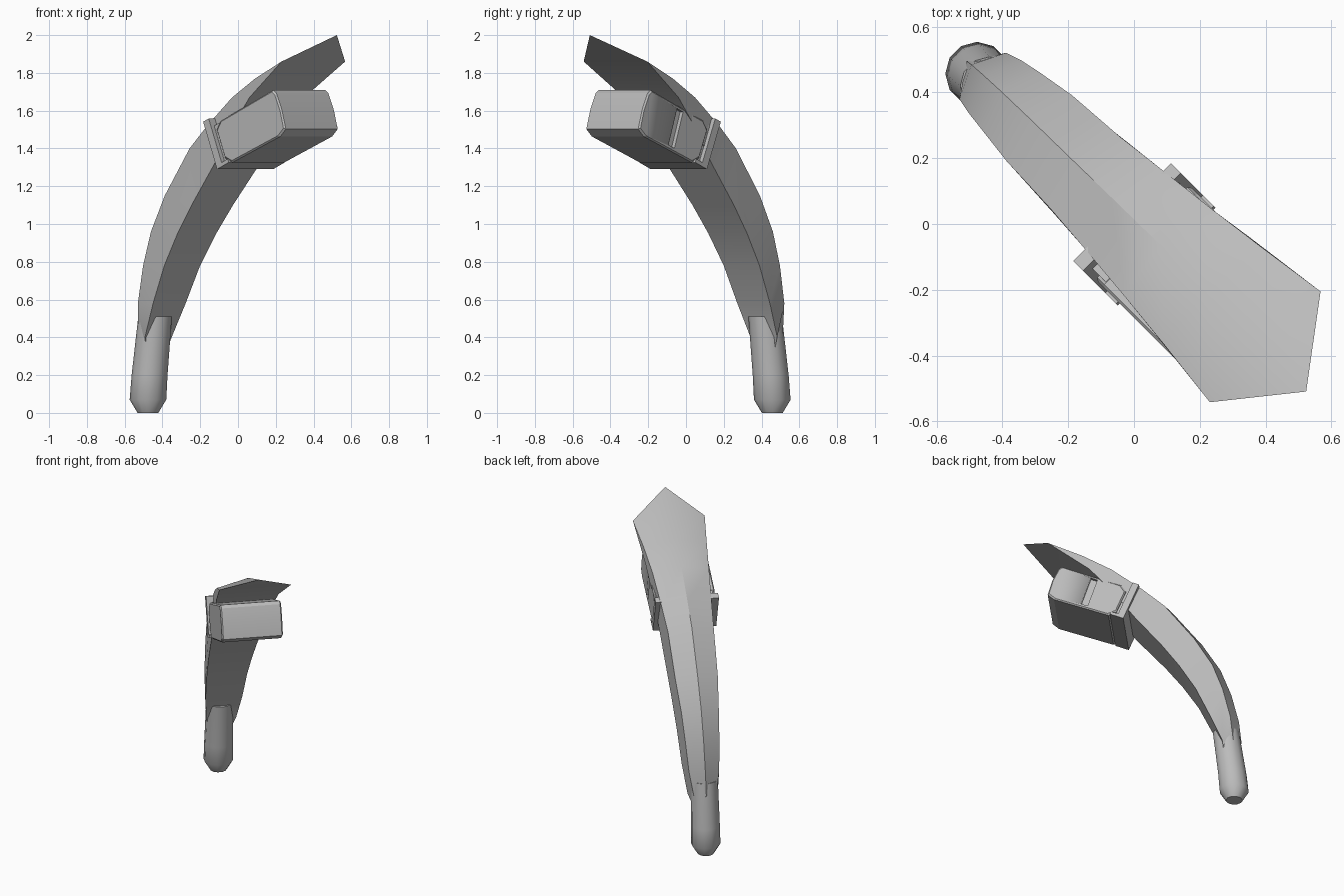
import bpy, bmesh, math
from mathutils import Matrix, Vector

if "Cube" in bpy.data.objects:
    bpy.data.objects.remove(bpy.data.objects["Cube"])

GREY = (0.5, 0.5, 0.5, 1)
grey = bpy.data.materials.new("plain grey")
grey.use_nodes = True
grey.diffuse_color = GREY
grey.node_tree.nodes["Principled BSDF"].inputs["Base Color"].default_value = GREY

# Parts are built along +x, then turned to the diagonal
TURN = Matrix.Rotation(math.radians(-45), 4, 'Z')


def finish(name, bm, angle=30):
    bmesh.ops.remove_doubles(bm, verts=bm.verts, dist=.0005)
    bmesh.ops.recalc_face_normals(bm, faces=bm.faces)
    bm.transform(TURN)
    mesh = bpy.data.meshes.new(name)
    bm.to_mesh(mesh)
    bm.free()
    mesh.materials.append(grey)
    obj = bpy.data.objects.new(name, mesh)
    bpy.context.collection.objects.link(obj)
    bpy.ops.object.select_all(action='DESELECT')
    obj.select_set(True)
    bpy.context.view_layer.objects.active = obj
    bpy.ops.object.shade_smooth_by_angle(angle=math.radians(angle))
    return obj


def loft(name, rings, angle=30):
    """Skin a list of closed rings and cap both ends."""
    bm = bmesh.new()
    rows = [[bm.verts.new(p) for p in ring] for ring in rings]
    n = len(rows[0])
    for a, b in zip(rows, rows[1:]):
        for i in range(n):
            j = (i + 1) % n
            bm.faces.new((a[i], a[j], b[j], b[i]))
    bm.faces.new(rows[0][::-1])
    bm.faces.new(rows[-1])
    return finish(name, bm, angle)


# Curved arm: shallow ridged roof, side walls, flat underside, pointed tip
shoulder = [(-.66, .075, .42), (-.643, .1, .58), (-.594, .113, .78),
            (-.527, .124, .96), (-.41, .141, 1.15), (-.216, .152, 1.40),
            (-.074, .166, 1.52), (.131, .187, 1.67), (.322, .209, 1.77),
            (.546, .238, 1.86)]
lower = [(-.60, .07, .32), (-.59, .1, .40), (-.51, .122, .58),
         (-.417, .134, .78), (-.31, .145, .95), (-.198, .155, 1.10),
         (-.014, .17, 1.32), (.12, .185, 1.50), (.276, .205, 1.67),
         shoulder[-1]]
RIDGE_HEIGHT = .05
last = len(shoulder) - 1
rings = []
for i, ((s, w, z), (ls, lw, lz)) in enumerate(zip(shoulder, lower)):
    mid = -.01 + .028 * i / last
    before, after = shoulder[max(i - 1, 0)], shoulder[min(i + 1, last)]
    run = Vector((after[0] - before[0], after[2] - before[2])).normalized()
    top = (s - run.y * RIDGE_HEIGHT, mid, z + run.x * RIDGE_HEIGHT)
    if i == last:
        top = (.73, .01, 2.0)
    rings.append([top, (s, mid - w, z), (ls, mid - lw, lz),
                  (ls, mid + lw, lz), (s, mid + w, z)])
loft("curved_arm", rings)

# Rounded handle at the foot
SIDES = 12
handle = []
for s, z, r in [(-.66, 0, .055), (-.66, .07, .097), (-.648, .2, .095),
                (-.607, .51, .089)]:
    handle.append([(s + r * math.cos(math.tau * (k + .5) / SIDES),
                    -.014 + r * math.sin(math.tau * (k + .5) / SIDES), z)
                   for k in range(SIDES)])
loft("handle", handle, 40)

# Housing frame: tilted axes under the arm
TILT = math.radians(22.5)
ORIGIN = Vector((.053, 0, 1.29))
ALONG = Vector((math.cos(TILT), 0, math.sin(TILT)))
UP = Vector((-math.sin(TILT), 0, math.cos(TILT)))


def slab(name, profile, t0, t1, inset=0):
    """Side profile pushed across the width, with optional chamfered sides."""
    ca = sum(p[0] for p in profile) / len(profile)
    cb = sum(p[1] for p in profile) / len(profile)

    def ring(t, d):
        return [ORIGIN + ALONG * (a - math.copysign(d, a - ca))
                + UP * (b - math.copysign(d, b - cb)) + Vector((0, t, 0))
                for a, b in profile]
    if inset:
        rings = [ring(t0, inset), ring(t0 + inset, 0),
                 ring(t1 - inset, 0), ring(t1, inset)]
    else:
        rings = [ring(t0, 0), ring(t1, 0)]
    return loft(name, rings, 15)


def box(a0, a1, b0, b1):
    return [(a0, b0), (a1, b0), (a1, b1), (a0, b1)]


slab("mounting_plate", box(0, .045, 0, .272), -.21, .21)
slab("housing_neck", box(.04, .12, .012, .23), -.185, .185)
body = slab("housing_body",
            [(.065, .035), (.105, -.005), (.49, -.015), (.543, .005),
             (.555, .12), (.55, .21), (.535, .232), (.11, .232), (.065, .2)],
            -.202, .202, .008)
slab("lower_lip", box(.04, .095, 0, .02), -.21, .21)

# Recessed slot on one side of the housing
cutter = slab("slot_cutter", [(.26, .012), (.308, .012), (.322, .215), (.274, .215)],
              .18, .25)
cutter.hide_render = True
cut = body.modifiers.new("slot", 'BOOLEAN')
cut.operation = 'DIFFERENCE'
cut.solver = 'EXACT'
cut.object = cutter
bpy.context.view_layer.objects.active = body
bpy.ops.object.modifier_apply(modifier=cut.name)
bpy.data.objects.remove(cutter)
